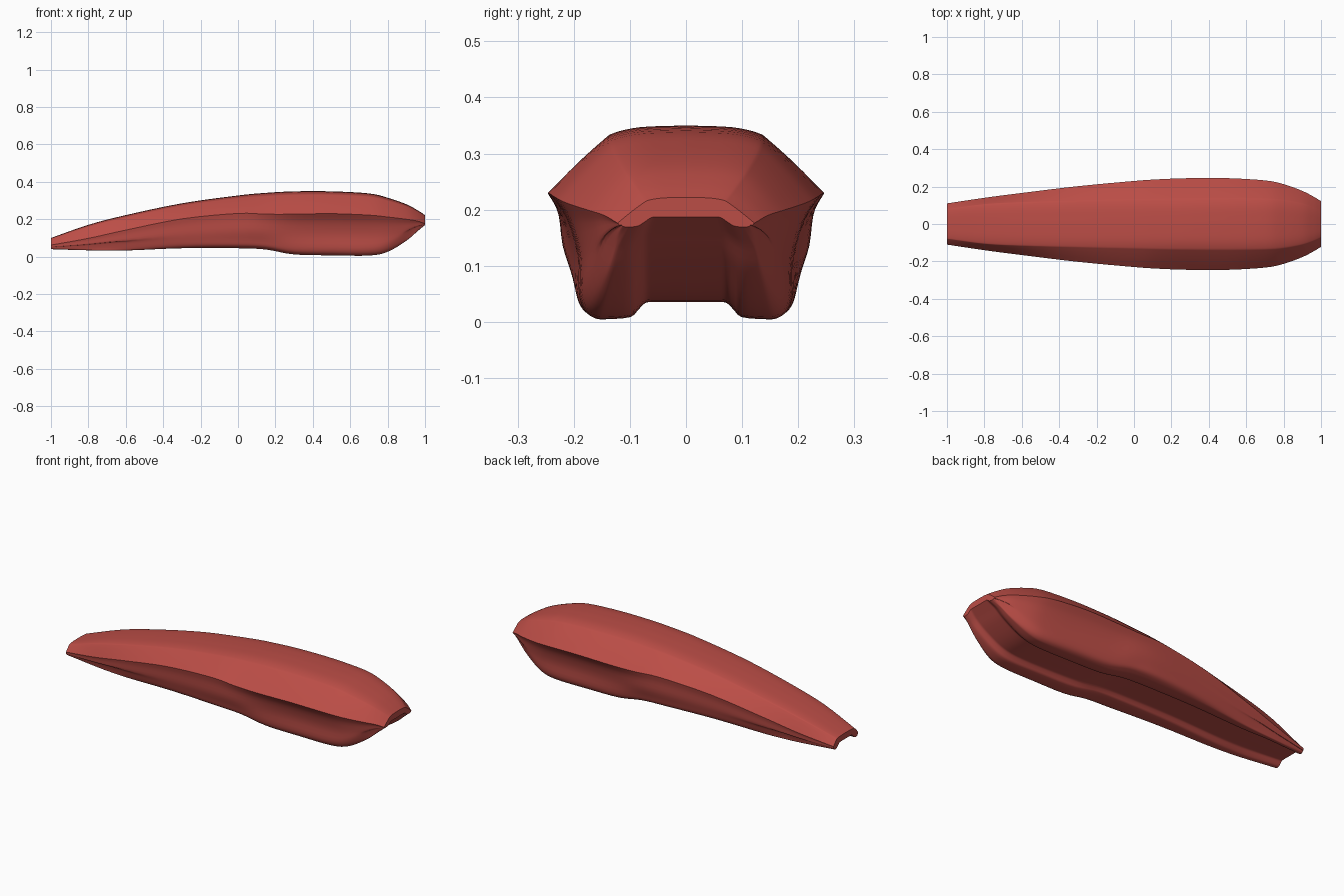
import bpy, bmesh

if "Cube" in bpy.data.objects:
    bpy.data.objects.remove(bpy.data.objects["Cube"])

# Stations along the body:
# x, half width, crease z, top flat half width, top z, mid wall y, foot y, bottom z, channel z
STATIONS = [
    (-1.0, .110, .062, .078, .100, .108, .105, .040, .066),
    (-.8, .140, .098, .105, .170, .135, .130, .034, .062),
    (-.6, .166, .142, .115, .222, .159, .152, .033, .060),
    (-.3, .202, .202, .122, .285, .190, .182, .045, .070),
    (0.0, .230, .231, .128, .327, .217, .203, .045, .070),
    (.15, .240, .227, .132, .341, .218, .203, .038, .064),
    (.3, .245, .227, .134, .349, .204, .197, .012, .045),
    (.5, .245, .230, .135, .349, .196, .193, .007, .037),
    (.7, .233, .222, .133, .338, .190, .188, .006, .037),
    (.8, .213, .212, .126, .315, .182, .178, .026, .056),
    (.9, .177, .200, .108, .280, .158, .153, .085, .110),
    (.96, .146, .190, .088, .248, .136, .132, .136, .156),
    (1.0, .122, .176, .070, .222, .119, .114, .169, .187),
]


def spline(pts, steps):
    """Catmull-Rom through tuples of any size."""
    out = []
    ext = [tuple(2 * a - b for a, b in zip(pts[0], pts[1]))] + list(pts)
    ext.append(tuple(2 * a - b for a, b in zip(pts[-1], pts[-2])))
    for i in range(len(pts) - 1):
        a, b, c, d = ext[i:i + 4]
        for k in range(steps):
            t = k / steps
            out.append(tuple(
                .5 * (2 * q + (r - p) * t + (2 * p - 5 * q + 4 * r - s) * t * t
                      + (3 * q - p - 3 * r + s) * t ** 3)
                for p, q, r, s in zip(a, b, c, d)))
    return out + [tuple(pts[-1])]


def half_section(w, zc, t, zt, m, b, zb, zch):
    """Half profile from top centre round to channel centre; returns points and crease index."""
    dz = zt - zc
    top = spline([(0, zt), (t * .6, zt - .025 * dz), (t * .95, zt - .11 * dz),
                  (t + .12 * (w - t), zt - .22 * dz),
                  (t + .55 * (w - t), zc + .42 * dz), (w, zc)], 4)
    h = zc - zb
    r = min(.045, .5 * h)                 # rounding of the foot
    inner = min(.10, b * .75)             # inner edge of the runner
    roof = inner * .72
    wall = spline([(w, zc), (m + .4 * (w - m), zc - .2 * h), (m, zb + .5 * h),
                   (b, zb + r), (b - .22 * r, zb + .35 * r),
                   (b - .3 * (b - inner), zb + .05 * r),
                   ((b + inner) / 2, zb), (inner, zb + .12 * (zch - zb)),
                   (inner * .85, zb + .55 * (zch - zb)),
                   (roof, zch - .05 * (zch - zb)), (roof * .75, zch), (0, zch)], 3)
    return top + wall[1:], len(top) - 1


# Loft the padded body
bm = bmesh.new()
rings = []
for x, *params in spline(STATIONS, 4):
    half, crease = half_section(*params)
    loop = half + [(-y, z) for y, z in half[-2:0:-1]]
    rings.append([bm.verts.new((x, y, z)) for y, z in loop])
n = len(rings[0])
sharp = (crease, n - crease)
for a, b in zip(rings, rings[1:]):
    for i in range(n):
        j = (i + 1) % n
        bm.faces.new((a[i], b[i], b[j], a[j]))
    for i in sharp:                       # side crease lines
        bm.edges.get((a[i], b[i])).smooth = False

# Flat end caps, bridged between upper and lower halves
for ring in (rings[0], rings[-1]):
    bm.faces.new(ring)
bmesh.ops.recalc_face_normals(bm, faces=bm.faces)
for f in bm.faces:
    f.smooth = len(f.verts) == 4
for ring in (rings[0], rings[-1]):
    for i in range(n):
        bm.edges.get((ring[i], ring[(i + 1) % n])).smooth = False

mesh = bpy.data.meshes.new("seat_cushion")
bm.to_mesh(mesh)
bm.free()
seat = bpy.data.objects.new("seat_cushion", mesh)
bpy.context.collection.objects.link(seat)

red = bpy.data.materials.new("soft_red")
red.diffuse_color = (.50, .075, .062, 1)
red.use_nodes = True
red.node_tree.nodes["Principled BSDF"].inputs["Base Color"].default_value = red.diffuse_color
mesh.materials.append(red)
